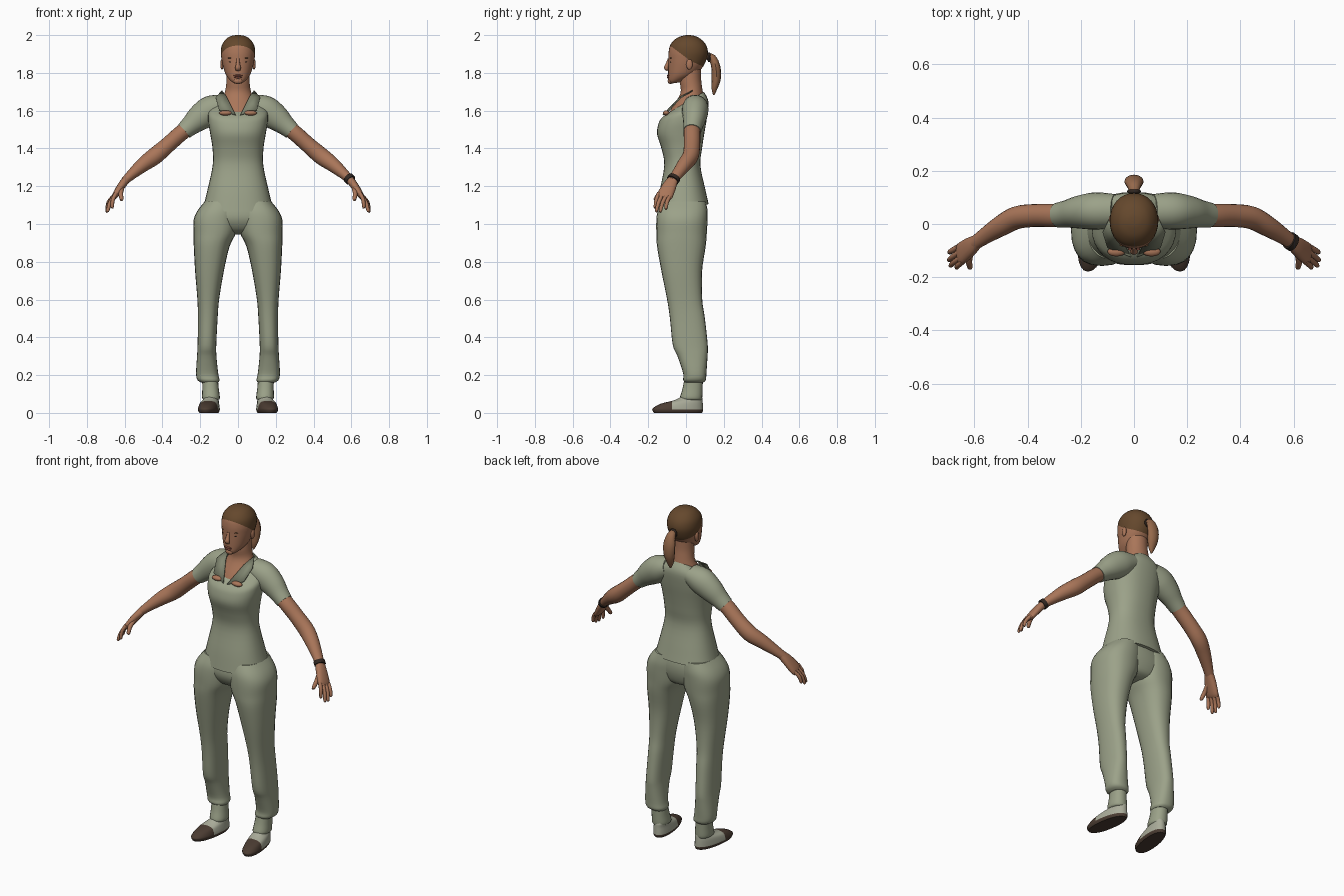
import bpy, bmesh, math
from mathutils import Vector

if "Cube" in bpy.data.objects:
    bpy.data.objects.remove(bpy.data.objects["Cube"], do_unlink=True)


def material(name, rgb):
    m = bpy.data.materials.new(name)
    m.use_nodes = True
    m.diffuse_color = (*rgb, 1)
    bsdf = next(n for n in m.node_tree.nodes if n.type == 'BSDF_PRINCIPLED')
    bsdf.inputs["Base Color"].default_value = (*rgb, 1)
    bsdf.inputs["Roughness"].default_value = 0.8
    return m


CLOTH = material("sage_cloth", (0.33, 0.36, 0.25))
COLLAR = material("collar_cloth", (0.22, 0.24, 0.165))
SKIN = material("skin", (0.40, 0.18, 0.10))
HAIR = material("brown_hair", (0.13, 0.065, 0.026))
TAIL = material("ponytail_brown", (0.30, 0.14, 0.07))
SHOE = material("shoe_brown", (0.07, 0.045, 0.032))
UPPER = material("shoe_canvas", (0.40, 0.41, 0.32))
LIPS = material("lips", (0.28, 0.09, 0.06))
DARK = material("dark_detail", (0.03, 0.02, 0.015))


def finish(name, bm, *mats, angle=40):
    bmesh.ops.recalc_face_normals(bm, faces=bm.faces)
    me = bpy.data.meshes.new(name)
    bm.to_mesh(me)
    bm.free()
    ob = bpy.data.objects.new(name, me)
    bpy.context.collection.objects.link(ob)
    for m in mats:
        me.materials.append(m)
    bpy.ops.object.select_all(action='DESELECT')
    ob.select_set(True)
    bpy.context.view_layer.objects.active = ob
    bpy.ops.object.shade_smooth_by_angle(angle=math.radians(angle))
    return ob


def smooth_path(rows, steps):
    """Pass a Catmull-Rom curve through rows of numbers."""
    pad = [rows[0]] + list(rows) + [rows[-1]]
    out = []
    for a, b, c, d in zip(pad, pad[1:], pad[2:], pad[3:]):
        for k in range(steps):
            t = k / steps
            out.append([q + 0.5 * t * (r - p + t * (2*p - 5*q + 4*r - s + t * (3*(q - r) + s - p)))
                        for p, q, r, s in zip(a, b, c, d)])
    return out + [list(rows[-1])]


def skin_rings(rings, n, e):
    """Bridge rings given as (centre, u axis, v axis) and cap the ends."""
    bm = bmesh.new()
    se = lambda v: math.copysign(abs(v) ** e, v)
    loops = []
    for c, u, v in rings:
        angles = [math.tau * i / n for i in range(n)]
        loops.append([bm.verts.new(c + u * se(math.cos(a)) + v * se(math.sin(a))) for a in angles])
    for a, b in zip(loops, loops[1:]):
        for i in range(n):
            j = (i + 1) % n
            bm.faces.new((a[i], a[j], b[j], b[i]))
    bm.faces.new(loops[0])
    bm.faces.new(loops[-1])
    return bm


def body(rows, n=32, steps=4, e=0.9):
    """Upright loft; rows are centre x, half width, front y, front z, back y, back z."""
    rings = []
    for cx, w, yf, zf, yb, zb in smooth_path(rows, steps):
        c = Vector((cx, (yf + yb) / 2, (zf + zb) / 2))
        rings.append((c, Vector((w, 0, 0)), Vector((0, (yb - yf) / 2, (zb - zf) / 2))))
    return skin_rings(rings, n, e)


def tube(rows, side=1, n=16, steps=4, e=1.0):
    """Limb loft; rows are x, y, z, thickness radius, width radius."""
    pts = smooth_path(rows, steps)
    cs = [Vector((p[0] * side, p[1], p[2])) for p in pts]
    rings = []
    for i, p in enumerate(pts):
        t = (cs[min(i + 1, len(cs) - 1)] - cs[max(i - 1, 0)]).normalized()
        v = Vector((0, 1, 0))
        v = (v - t * t.dot(v)).normalized()
        rings.append((cs[i], t.cross(v) * p[3], v * p[4]))
    return skin_rings(rings, n, e)


def ball(name, loc, size, mat):
    bm = bmesh.new()
    bmesh.ops.create_uvsphere(bm, u_segments=16, v_segments=10, radius=1)
    for v in bm.verts:
        v.co = Vector([a * b + c for a, b, c in zip(v.co, size, loc)])
    return finish(name, bm, mat)


def cut(bm, co, no):
    bmesh.ops.bisect_plane(bm, geom=bm.verts[:] + bm.edges[:] + bm.faces[:], plane_co=co, plane_no=no)


# Shirt body with a sloping neckline and a slightly dipped hem
finish("shirt", body([
    (0, .185, -.155, 1.065, .12, 1.105), (0, .163, -.14, 1.17, .103, 1.18),
    (0, .134, -.115, 1.31, .076, 1.31), (0, .135, -.13, 1.40, .085, 1.40),
    (0, .147, -.153, 1.475, .097, 1.48), (0, .158, -.146, 1.53, .112, 1.57),
    (0, .15, -.13, 1.56, .118, 1.65), (0, .085, -.10, 1.585, .095, 1.70)], e=.85), CLOTH)

# Neck and upper chest
finish("neck", body([
    (0, .10, -.10, 1.565, .09, 1.66), (0, .086, -.075, 1.615, .09, 1.69),
    (0, .067, -.03, 1.69, .085, 1.725), (0, .061, -.032, 1.75, .08, 1.77),
    (0, .06, -.03, 1.80, .08, 1.83)], e=1), SKIN)

# Head, with the hair split off along two hairline planes
head = body([
    (0, .022, -.083, 1.743, -.03, 1.75), (0, .042, -.093, 1.757, .0, 1.765),
    (0, .064, -.094, 1.79, .05, 1.79), (0, .078, -.094, 1.83, .088, 1.83),
    (0, .087, -.093, 1.87, .108, 1.87), (0, .091, -.092, 1.91, .116, 1.91),
    (0, .084, -.082, 1.95, .105, 1.95), (0, .060, -.052, 1.982, .075, 1.982),
    (0, .030, -.015, 1.997, .04, 1.997), (0, .004, .01, 2.0, .016, 2.0)], e=.95)
hairline = [(Vector((0, -.085, 1.945)), Vector((0, .75, 1)).normalized()),
            (Vector((0, .01, 1.87)), Vector((0, .45, 1)).normalized())]
for co, no in hairline:
    cut(head, co, no)
for f in head.faces:
    f.material_index = int(all((f.calc_center_median() - co).dot(no) > 0 for co, no in hairline))
finish("head", head, SKIN, HAIR)

# Face
finish("nose", tube([(0, -.088, 1.875, .008, .008), (0, -.096, 1.85, .010, .010),
                     (0, -.104, 1.827, .015, .012), (0, -.096, 1.814, .012, .006)], n=12), SKIN)
ball("upper_lip", (0, -.094, 1.786), (.024, .007, .005), LIPS)
ball("lower_lip", (0, -.094, 1.777), (.020, .007, .006), LIPS)
ball("chin", (0, -.083, 1.757), (.025, .014, .016), SKIN)

# Tied-back hair
finish("ponytail", tube([(0, .10, 1.887, .015, .015), (0, .138, 1.88, .024, .020),
                         (0, .158, 1.83, .036, .024), (0, .160, 1.77, .033, .024),
                         (0, .151, 1.72, .022, .016), (0, .147, 1.683, .004, .004)], n=12), TAIL)
ball("hair_band", (0, .122, 1.883), (.026, .012, .026), DARK)

# Hips
finish("trouser_hips", body([
    (0, .15, -.13, 1.14, .095, 1.14), (0, .18, -.145, 1.08, .108, 1.08),
    (0, .19, -.145, 1.02, .105, 1.02), (0, .14, -.11, .965, .085, .965),
    (0, .06, -.05, .945, .05, .945)], e=.85), CLOTH)


def leg_row(x_in, x_out, yf, yb, z):
    return ((x_in + x_out) / 2, (x_out - x_in) / 2, yf, z, yb, z)


LEG = [leg_row(*r) for r in [
    (.005, .175, -.13, .105, 1.12), (-.002, .215, -.15, .114, 1.07),
    (.0, .235, -.157, .114, 1.02), (.012, .236, -.157, .11, .95),
    (.045, .234, -.153, .104, .88), (.075, .227, -.13, .085, .75),
    (.10, .215, -.10, .086, .60), (.108, .212, -.085, .10, .50),
    (.115, .214, -.07, .115, .36), (.114, .217, -.045, .114, .30),
    (.105, .222, -.015, .108, .21), (.098, .215, -.015, .105, .175),
    (.105, .195, -.005, .09, .16)]]
CUFF = [leg_row(*r) for r in [
    (.108, .19, -.005, .09, .20), (.102, .189, -.018, .088, .13),
    (.096, .19, -.032, .086, .08), (.105, .18, -.02, .08, .068)]]
SHOE_ROWS = [(.152, .047, -.17, 0, .085, 0), (.152, .053, -.177, .012, .09, .012),
             (.152, .053, -.175, .025, .09, .03), (.152, .047, -.135, .048, .088, .06),
             (.149, .038, -.06, .068, .086, .08), (.147, .032, -.02, .09, .08, .09)]
ARM = [(.24, .037, 1.525, .04, .042), (.30, .032, 1.482, .042, .044),
       (.37, .032, 1.42, .042, .043), (.44, .024, 1.36, .045, .043),
       (.50, -.007, 1.316, .039, .039), (.56, -.045, 1.265, .028, .031),
       (.60, -.073, 1.228, .021, .026)]
SLEEVE = [(.07, .05, 1.632, .055, .062), (.14, .049, 1.605, .076, .070),
          (.20, .045, 1.565, .070, .063), (.25, .038, 1.523, .054, .052),
          (.286, .033, 1.492, .046, .047)]
PALM = [(.588, -.064, 1.24, .021, .025), (.615, -.085, 1.205, .021, .036),
        (.648, -.110, 1.155, .017, .042), (.66, -.118, 1.136, .010, .036)]
FINGERS = {"index_finger": ((.645, -.143, 1.165), (.668, -.165, 1.083)),
           "middle_finger": ((.651, -.125, 1.155), (.692, -.159, 1.064)),
           "ring_finger": ((.657, -.106, 1.148), (.698, -.138, 1.062)),
           "little_finger": ((.662, -.087, 1.145), (.696, -.108, 1.078)),
           "thumb": ((.612, -.10, 1.198), (.617, -.168, 1.125))}
LAPEL = [(.012, -.122, 1.577), (.10, -.088, 1.603), (.118, -.03, 1.668),
         (.085, .035, 1.706), (.060, -.03, 1.672)]

for side, label in ((1, "left_"), (-1, "right_")):
    flip = lambda rows: [(r[0] * side, *r[1:]) for r in rows]
    # Trouser leg and ankle cuff
    finish(label + "trouser_leg", body(flip(LEG), n=24, e=.85), CLOTH)
    finish(label + "trouser_cuff", body(flip(CUFF), n=20, e=.9), CLOTH)

    # Shoe: toe swings outward, dark sole and toe cap
    shoe = body(flip(SHOE_ROWS), n=24, e=.9)
    cut(shoe, (0, 0, .018), (0, 0, 1))
    cut(shoe, (0, -.075, 0), (0, 1, 0))
    for f in shoe.faces:
        c = f.calc_center_median()
        f.material_index = int(c.z > .018 and c.y > -.075)
    for v in shoe.verts:
        v.co.x -= side * .14 * (v.co.y + .03)
    finish(label + "shoe", shoe, SHOE, UPPER)

    # Sleeve, arm and hand
    finish(label + "sleeve", tube(SLEEVE, side, n=24), CLOTH)
    finish(label + "arm", tube(ARM, side, n=20), SKIN)
    finish(label + "palm", tube(PALM, side, e=.85), SKIN)
    for name, (base, tip) in FINGERS.items():
        a, b = Vector(base), Vector(tip)
        bend = a.lerp(b, .5) + Vector((.006, -.003, .004))
        r = .0125 if name == "thumb" else .0105
        rows = [(*a, r, r), (*bend, r, r), (*a.lerp(b, .92), r * .8, r * .8), (*b, r * .3, r * .3)]
        finish(label + name, tube(rows, side, n=10, steps=3), SKIN)

    # Collar lapel and the bare skin below it
    bm = bmesh.new()
    bm.faces.new([bm.verts.new((x * side, y, z)) for x, y, z in LAPEL])
    bmesh.ops.triangulate(bm, faces=bm.faces[:])
    lapel = finish(label + "collar_lapel", bm, COLLAR)
    thick = lapel.modifiers.new("thickness", 'SOLIDIFY')
    thick.thickness, thick.offset = .006, 0
    ball(label + "chest_opening", (side * .066, -.104, 1.588), (.034, .018, .014), SKIN)

    # Eye, brow and ear
    ball(label + "eye", (side * .034, -.079, 1.858), (.013, .006, .005), DARK)
    ball(label + "brow", (side * .036, -.079, 1.879), (.019, .006, .003), HAIR)
    ball(label + "ear", (side * .085, .018, 1.845), (.009, .017, .028), SKIN)

# Wrist band on the left arm
finish("wrist_band", tube([(.583, -.061, 1.245, .029, .034), (.597, -.071, 1.231, .029, .034)],
                          n=20, steps=1), DARK)
